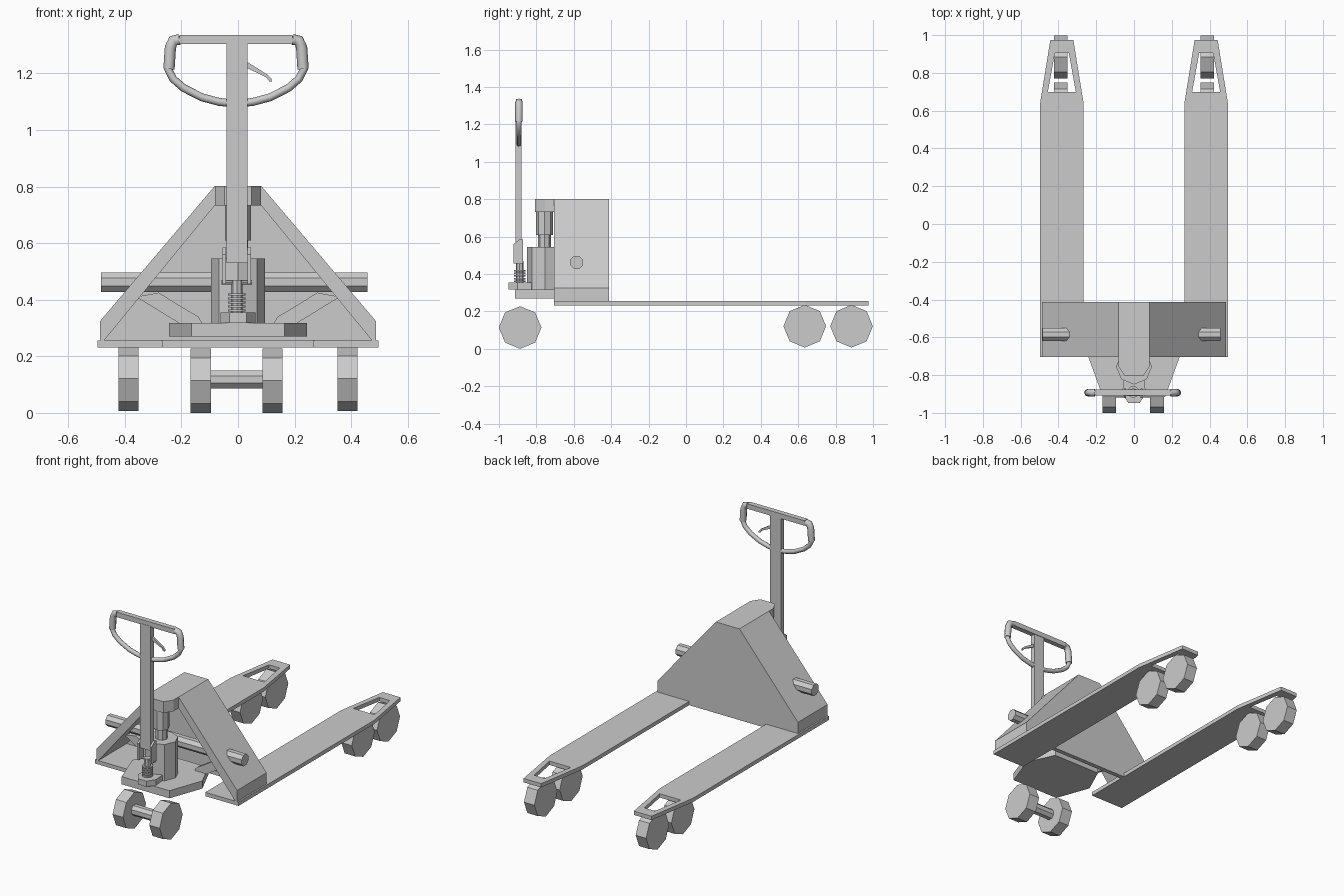
import bpy, bmesh, math
from mathutils import Vector, Matrix

cube = bpy.data.objects.get("Cube")
if cube:
    bpy.data.objects.remove(cube, do_unlink=True)

GREY = (0.6, 0.6, 0.6, 1)
mat = bpy.data.materials.new("plain grey")
mat.use_nodes = True
mat.diffuse_color = GREY
mat.node_tree.nodes["Principled BSDF"].inputs["Base Color"].default_value = GREY

AXES = {"x": Matrix(((0, 0, 1), (1, 0, 0), (0, 1, 0))),   # profile (y, z), swept along x
        "y": Matrix(((1, 0, 0), (0, 0, 1), (0, 1, 0))),   # profile (x, z), swept along y
        "z": Matrix.Identity(3)}                          # profile (x, y), swept along z


def add_mesh(name, bm):
    bmesh.ops.recalc_face_normals(bm, faces=bm.faces)
    mesh = bpy.data.meshes.new(name)
    bm.to_mesh(mesh)
    bm.free()
    mesh.materials.append(mat)
    obj = bpy.data.objects.new(name, mesh)
    bpy.context.collection.objects.link(obj)
    return obj


def prism(name, profile, axis, low, high):
    """Sweep a flat outline along one axis."""
    bm = bmesh.new()
    turn = AXES[axis]
    face = bm.faces.new([bm.verts.new(turn @ Vector((a, b, low))) for a, b in profile])
    new = bmesh.ops.extrude_face_region(bm, geom=[face])["geom"]
    bmesh.ops.translate(bm, vec=turn @ Vector((0, 0, high - low)),
                        verts=[v for v in new if isinstance(v, bmesh.types.BMVert)])
    return add_mesh(name, bm)


def ring(center, radius, sides=8, phase=0.0):
    return [(center[0] + radius * math.cos(math.tau * (i + phase) / sides),
             center[1] + radius * math.sin(math.tau * (i + phase) / sides)) for i in range(sides)]


def box(name, x, y, z):
    return prism(name, [(x[0], y[0]), (x[1], y[0]), (x[1], y[1]), (x[0], y[1])], "z", *z)


def mirrored(points):
    """Close a half outline by reflecting it in the first coordinate."""
    return points + [(-a, b) for a, b in reversed(points)]


def tube(name, points, radius, closed=False):
    curve = bpy.data.curves.new(name, "CURVE")
    curve.dimensions = "3D"
    curve.bevel_depth = radius
    curve.bevel_resolution = 2
    curve.use_fill_caps = True
    line = curve.splines.new("POLY")
    line.points.add(len(points) - 1)
    for p, co in zip(line.points, points):
        p.co = (*co, 1)
    line.use_cyclic_u = closed
    line.use_smooth = True
    curve.materials.append(mat)
    obj = bpy.data.objects.new(name, curve)
    bpy.context.collection.objects.link(obj)
    return obj


# Forks: a tapered plate with a trapezoid opening above the load wheels
def fork(name, side):
    mid = 0.382
    outer = [(0.115, -0.705), (0.115, 0.64), (0.061, 0.975)]
    hole = [(0.074, 0.70), (0.037, 0.905)]
    bm = bmesh.new()

    def vert(p, sx, z):
        return bm.verts.new((side * mid + sx * p[0], p[1], z))
    faces = []
    rim = {s: [vert(p, s, 0.255) for p in outer] for s in (-1, 1)}
    gap = {s: [vert(p, s, 0.255) for p in hole] for s in (-1, 1)}
    faces.append([rim[-1][0], rim[1][0], rim[1][1], rim[-1][1]])
    faces.append([rim[-1][1], rim[1][1], gap[1][0], gap[-1][0]])
    faces.append([gap[-1][1], gap[1][1], rim[1][2], rim[-1][2]])
    for s in (-1, 1):
        faces.append([rim[s][1], rim[s][2], gap[s][1], gap[s][0]])
    made = [bm.faces.new(f) for f in faces]
    bmesh.ops.recalc_face_normals(bm, faces=made)
    new = bmesh.ops.extrude_face_region(bm, geom=made, use_keep_orig=True)["geom"]
    bmesh.ops.translate(bm, vec=(0, 0, -0.024),
                        verts=[v for v in new if isinstance(v, bmesh.types.BMVert)])
    # drop inner duplicate walls if any were kept
    bmesh.ops.remove_doubles(bm, verts=bm.verts, dist=0.0001)
    return add_mesh(name, bm)


for label, s in (("left", 1), ("right", -1)):
    fork(label + "_fork", s)
    for place, y in (("inner", 0.635), ("tip", 0.885)):
        prism(f"{label}_{place}_load_wheel", ring((y, 0.121), 0.114), "x",
              s * 0.387 - 0.036, s * 0.387 + 0.036)
    prism(label + "_steer_wheel", ring((-0.887, 0.114), 0.114), "x",
          s * 0.127 - 0.036 - 0.005, s * 0.127 + 0.036 - 0.005)
prism("steer_axle", ring((-0.887, 0.118), 0.034, 8, 0.5), "x", -0.1, 0.09)

# Hood: sloping strap open to the front, closed by a back panel
outline = [(0.487, 0.255), (0.487, 0.325), (0.082, 0.802)]
inner = [(0.474, 0.255), (0.082, 0.733)]
strap = outline + [(-a, b) for a, b in reversed(outline)]
strap += [(-a, b) for a, b in inner] + list(reversed(inner))
prism("hood_strap", strap, "y", -0.705, -0.415)
prism("hood_back_panel", mirrored(outline), "y", -0.425, -0.412)
box("cross_plate", (-0.27, 0.27), (-0.44, -0.412), (0.231, 0.257))
prism("cross_bar", ring((-0.585, 0.462), 0.037, 8, 0.5), "x", -0.485, 0.458)

# Hydraulic pump and its base
prism("pump_base", mirrored([(0.165, -0.915), (0.243, -0.70), (0.165, -0.53)]), "z", 0.27, 0.318)
prism("pump_body", ring((0, -0.755), 0.095), "z", 0.318, 0.545)
prism("piston_rod", ring((0, -0.757), 0.035), "z", 0.545, 0.61)
prism("piston_head", ring((0, -0.757), 0.046), "z", 0.61, 0.735)
prism("piston_mount", mirrored([(0.048, -0.806), (0.082, -0.755), (0.082, -0.70)]), "z", 0.732, 0.802)

# Curved lift arms from the base towards the cross bar
arm = [(0.11, 0.27), (0.15, 0.29), (0.21, 0.318), (0.36, 0.41),
       (0.28, 0.425), (0.2, 0.375), (0.14, 0.34), (0.125, 0.315)]
for label, s in (("left", 1), ("right", -1)):
    prism(label + "_lift_arm", [(s * a, b) for a, b in arm], "y", -0.61, -0.57)

# Steering bracket, spring and yoke
OFF = -0.004
FY = -0.889
prism("steering_bracket", mirrored([(0.03, -0.948), (0.062, -0.9), (0.055, -0.82)]), "z", 0.318, 0.354)
prism("spring_core", ring((OFF, FY), 0.02), "z", 0.354, 0.47)
for i in range(5):
    z = 0.358 + i * 0.014
    prism(f"spring_coil_{i + 1}", ring((OFF, FY), 0.031, 12), "z", z, z + 0.008)
prism("yoke_pin", ring((FY, 0.461), 0.008), "x", -0.058, 0.05)
for label, s in (("left", 1), ("right", -1)):
    x = OFF + s * 0.044
    prism(label + "_yoke_plate", [(-0.921, 0.455), (-0.872, 0.455), (-0.872, 0.585), (-0.89, 0.585),
                                  (-0.921, 0.56)], "x", x - 0.006, x + 0.006)

# Tiller shaft and looped handle
box("tiller_shaft", (OFF - 0.037, OFF + 0.037), (-0.911, -0.88), (0.53, 1.31))
side = [(0.218, 1.319), (0.232, 1.305), (0.24, 1.215), (0.222, 1.18),
        (0.185, 1.148), (0.12, 1.115), (0.06, 1.099)]
HX = -0.007
loop = [(HX + a, -0.893, b) for a, b in side + [(0, 1.092)]]
loop += [(HX - a, -0.893, b) for a, b in reversed(side)]
tube("handle_loop", loop, 0.014, True)
for label, s in (("left", 1), ("right", -1)):
    tube(label + "_grip", [(HX + s * a, -0.893, b) for a, b in
                           ((0.2, 1.319), (0.222, 1.315), (0.232, 1.29), (0.237, 1.215))], 0.02)
box("handle_top_bar", (HX - 0.2, HX + 0.2), (-0.909, -0.877), (1.304, 1.335))
prism("release_lever", [(0.025, 1.245), (0.105, 1.195), (0.12, 1.178), (0.118, 1.17),
                        (0.11, 1.172), (0.1, 1.186), (0.025, 1.222)], "y", -0.899, -0.887)
